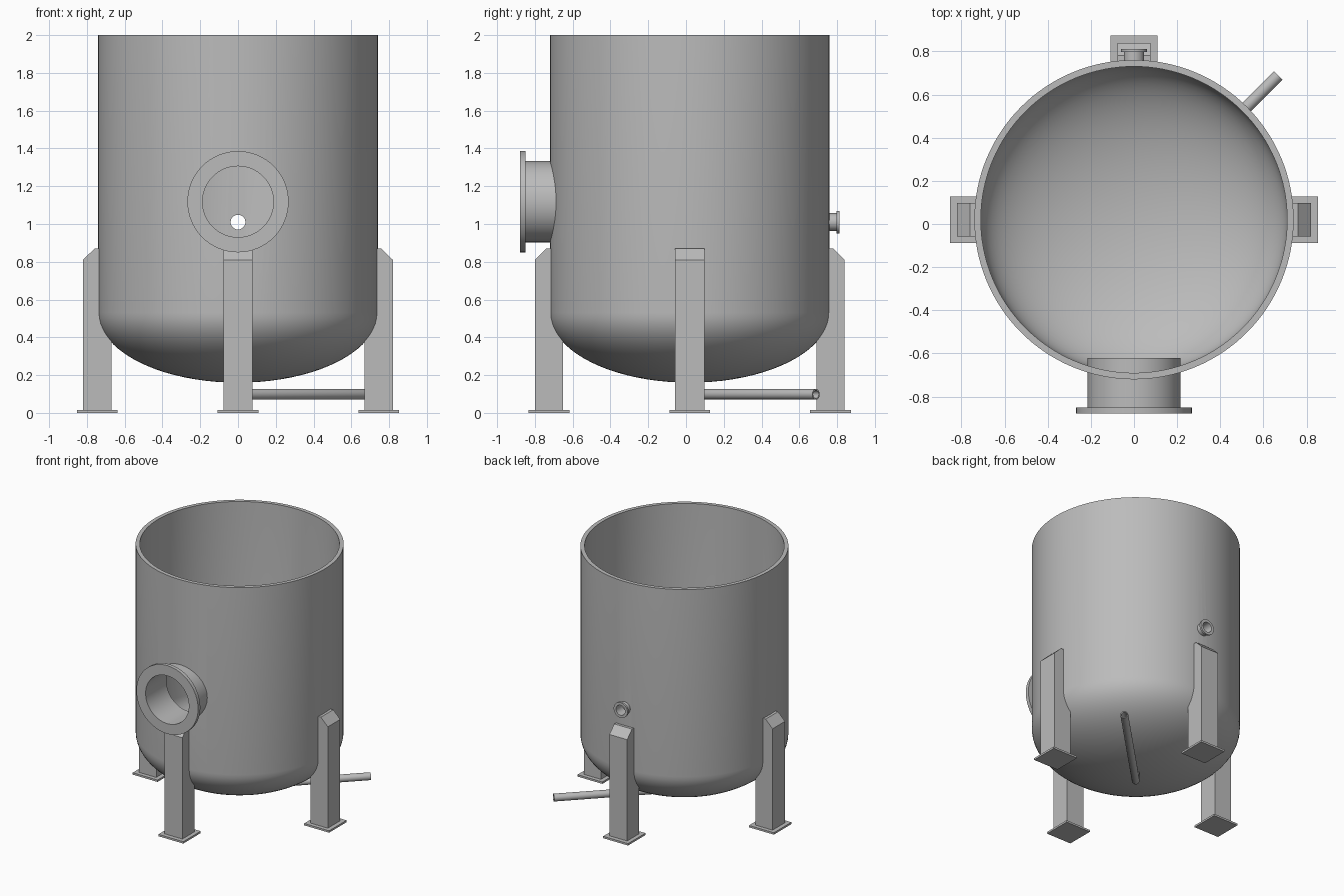
import bpy
import bmesh
from math import cos, sin, pi, radians
from mathutils import Matrix, Vector

cube = bpy.data.objects.get("Cube")
if cube:
    bpy.data.objects.remove(cube, do_unlink=True)

# One brushed steel colour for everything
steel = bpy.data.materials.new("steel_grey")
steel.use_nodes = True
COLOUR = (0.5, 0.5, 0.5, 1)
steel.diffuse_color = COLOUR
steel.node_tree.nodes["Principled BSDF"].inputs["Base Color"].default_value = COLOUR

AXIS_Y = 0.02            # vessel axis
RADIUS, WALL = 0.74, 0.03
HEAD_TOP, BOTTOM, TOP = 0.53, 0.16, 2.0


def finish(name, bm, matrix=Matrix()):
    bm.transform(matrix)
    bmesh.ops.recalc_face_normals(bm, faces=bm.faces)
    mesh = bpy.data.meshes.new(name)
    bm.to_mesh(mesh)
    bm.free()
    mesh.materials.append(steel)
    obj = bpy.data.objects.new(name, mesh)
    bpy.context.collection.objects.link(obj)
    return obj


def lathe(name, profile, matrix=Matrix(), segments=64, closed=True):
    """Revolve (radius, height) points about z; closed joins last to first."""
    bm = bmesh.new()
    verts = [bm.verts.new((r, 0, z)) for r, z in profile]
    edges = [bm.edges.new(pair) for pair in zip(verts, verts[1:])]
    if closed:
        edges.append(bm.edges.new((verts[-1], verts[0])))
    bmesh.ops.spin(bm, geom=verts + edges, cent=(0, 0, 0), axis=(0, 0, 1),
                   angle=2 * pi, steps=segments, use_merge=True)
    bmesh.ops.remove_doubles(bm, verts=bm.verts, dist=1e-5)
    return finish(name, bm, matrix)


def box(name, low, high, matrix):
    bm = bmesh.new()
    bmesh.ops.create_cube(bm, size=1)
    low, high = Vector(low), Vector(high)
    fit = Matrix.Translation((low + high) / 2) @ Matrix.Diagonal((*(high - low), 1))
    return finish(name, bm, matrix @ fit)


def cut(obj, cutter):
    """Subtract the cutter and bake the result."""
    mod = obj.modifiers.new("cut", "BOOLEAN")
    mod.operation, mod.solver, mod.object = "DIFFERENCE", "EXACT", cutter
    bpy.context.view_layer.update()
    graph = bpy.context.evaluated_depsgraph_get()
    mesh = bpy.data.meshes.new_from_object(obj.evaluated_get(graph))
    obj.modifiers.clear()
    obj.data = mesh


def head_curve(radius, depth, steps=20):
    """Quarter ellipse from the bottom centre to the straight wall."""
    return [(radius * sin(a), HEAD_TOP - depth * cos(a))
            for a in (pi / 2 * i / steps for i in range(steps + 1))]


centre = Matrix.Translation((0, AXIS_Y, 0))
depth = HEAD_TOP - BOTTOM

# Open vessel with a dished bottom
outer = head_curve(RADIUS, depth) + [(RADIUS, TOP)]
inner = head_curve(RADIUS - WALL, depth - WALL) + [(RADIUS - WALL, TOP)]
vessel = lathe("vessel_shell", outer + inner[::-1], centre, 128, closed=False)

# Front manway and rear nozzle, each an open flanged tube
front = Matrix.Translation((0, 0, 1.118)) @ Matrix.Rotation(radians(90), 4, "X")
rear = Matrix.Translation((0, 0, 1.01)) @ Matrix.Rotation(radians(-90), 4, "X")


def flanged_tube(name, matrix, bore, radius, flange, start, seat, end):
    tube = lathe(name, [(bore, start), (radius, start), (radius, seat),
                        (flange, seat), (flange, end), (bore, end)], matrix)
    mid = (bore + radius) / 2
    plug = lathe("plug", [(0, start - 0.1), (mid, start - 0.1),
                          (mid, end), (0, end)], matrix, closed=False)
    cut(vessel, plug)
    bpy.data.objects.remove(plug, do_unlink=True)
    return tube


manway = flanged_tube("manway", front, 0.188, 0.215, 0.268, 0.62, 0.85, 0.878)
nozzle = flanged_tube("rear_nozzle", rear, 0.039, 0.047, 0.06, 0.73, 0.797, 0.812)

# Drain: short drop below the head, then a long pipe out to one corner
drop = lathe("drain_drop", [(0.02, 0.098), (0.028, 0.098), (0.028, 0.175), (0.02, 0.175)],
             centre, 32)
run = (Matrix.Translation((0, AXIS_Y, 0.098)) @ Matrix.Rotation(radians(45), 4, "Z")
       @ Matrix.Rotation(radians(90), 4, "Y"))
drain = lathe("drain_pipe", [(0, -0.028), (0.02, -0.02), (0.028, 0), (0.028, 0.945),
                             (0.021, 0.945), (0.021, 0.02), (0, 0.02)],
              run, 32, closed=False)

# Four legs with sloped tops, trimmed to the vessel, on square feet
trim = lathe("trim", head_curve(RADIUS - 0.004, depth - 0.004)
             + [(RADIUS - 0.004, TOP), (0, TOP)], centre, 128, closed=False)
for i, side in enumerate(("left", "rear", "right", "front")):
    place = centre @ Matrix.Rotation(pi / 2 * i, 4, "Z")
    bm = bmesh.new()
    outline = [(0.67, 0.01), (0.82, 0.01), (0.82, 0.81), (0.76, 0.87), (0.67, 0.87)]
    face = bm.faces.new([bm.verts.new((x, -0.077, z)) for x, z in outline])
    solid = bmesh.ops.extrude_face_region(bm, geom=[face])
    bmesh.ops.translate(bm, vec=(0, 0.154, 0),
                        verts=[v for v in solid["geom"] if isinstance(v, bmesh.types.BMVert)])
    leg = finish(side + "_leg", bm, place)
    cut(leg, trim)
    box(side + "_foot", (0.637, -0.108, 0), (0.853, 0.108, 0.015), place)
bpy.data.objects.remove(trim, do_unlink=True)

# Smooth the round parts, keeping their rims sharp
bpy.ops.object.select_all(action="DESELECT")
for obj in (vessel, manway, nozzle, drop, drain):
    obj.select_set(True)
bpy.context.view_layer.objects.active = vessel
bpy.ops.object.shade_smooth_by_angle(angle=radians(30))
